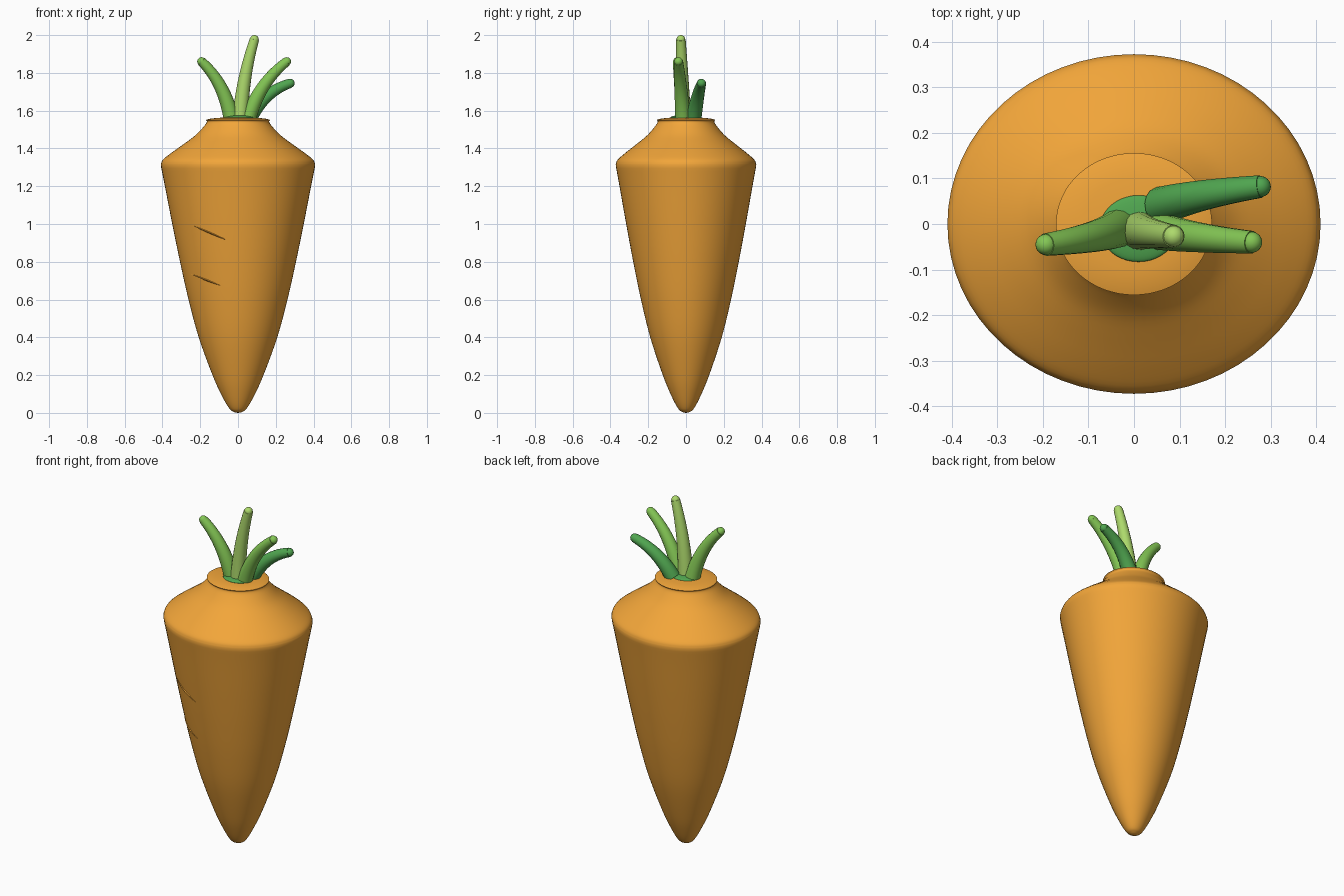
import bpy, bmesh, math
from mathutils import Vector

if "Cube" in bpy.data.objects:
    bpy.data.objects.remove(bpy.data.objects["Cube"])

FLAT = 0.91   # root is slightly narrower front to back
SIDES = 64


def material(name, rgb):
    m = bpy.data.materials.new(name)
    m.diffuse_color = (*rgb, 1)
    m.use_nodes = True
    m.node_tree.nodes["Principled BSDF"].inputs["Base Color"].default_value = m.diffuse_color
    return m


def select(ob):
    bpy.ops.object.select_all(action='DESELECT')
    ob.select_set(True)
    bpy.context.view_layer.objects.active = ob


def finish(ob, mat, angle=40):
    ob.data.materials.clear()
    ob.data.materials.append(mat)
    select(ob)
    bpy.ops.object.shade_smooth_by_angle(angle=math.radians(angle))
    return ob


def mesh_object(name, bm, mat, angle=40):
    bmesh.ops.recalc_face_normals(bm, faces=bm.faces)
    me = bpy.data.meshes.new(name)
    bm.to_mesh(me)
    bm.free()
    ob = bpy.data.objects.new(name, me)
    bpy.context.collection.objects.link(ob)
    return finish(ob, mat, angle)


def smooth_profile(pts, n=5):
    # Catmull-Rom through the (radius, height) points
    p = [Vector(q) for q in pts]
    p = [2 * p[0] - p[1]] + p + [2 * p[-1] - p[-2]]
    out = []
    for a, b, c, d in zip(p, p[1:], p[2:], p[3:]):
        for i in range(n):
            t = i / n
            out.append(0.5 * (2 * b + (c - a) * t + (2 * a - 5 * b + 4 * c - d) * t**2
                              + (3 * b - a - 3 * c + d) * t**3))
    return out + [p[-2]]


orange = material("root_orange", (0.89, 0.38, 0.042))
dark_green = material("dark_green", (0.08, 0.38, 0.08))
mid_green = material("mid_green", (0.23, 0.57, 0.09))
light_green = material("light_green", (0.42, 0.70, 0.15))

# Root: lower cone, rounded shoulder, small flared collar, low crown
side = smooth_profile([(0.018, 0.003), (0.045, 0.022), (0.085, 0.09), (0.135, 0.2), (0.208, 0.4),
                       (0.262, 0.6), (0.307, 0.8), (0.348, 1.0), (0.387, 1.2), (0.406, 1.295)])
shoulder = smooth_profile([(0.409, 1.315), (0.398, 1.34), (0.355, 1.375), (0.285, 1.425),
                           (0.225, 1.47), (0.182, 1.515), (0.165, 1.54), (0.171, 1.551)], 4)
crown = [Vector(q) for q in ((0.15, 1.557), (0.11, 1.562), (0.05, 1.564))]
profile = side + shoulder + crown
bm = bmesh.new()
rings = []
for r, z in profile:
    rings.append([bm.verts.new((r * math.cos(2 * math.pi * k / SIDES),
                                FLAT * r * math.sin(2 * math.pi * k / SIDES), z))
                  for k in range(SIDES)])
for lo, hi in zip(rings, rings[1:]):
    for k in range(SIDES):
        j = (k + 1) % SIDES
        bm.faces.new((lo[k], lo[j], hi[j], hi[k]))
for ring, z in ((rings[0], 0), (rings[-1], 1.565)):
    c = bm.verts.new((0, 0, z))
    for k in range(SIDES):
        bm.faces.new((c, ring[k], ring[(k + 1) % SIDES]))
mesh_object("root", bm, orange)


def front_y(x, z):
    for a, b in zip(side, side[1:]):
        if a.y <= z <= b.y:
            r = a.x + (b.x - a.x) * (z - a.y) / (b.y - a.y)
            return -FLAT * math.sqrt(max(r * r - x * x, 0))
    return 0


# Creases: thin slivers lying on the front of the root
def crease(name, x0, z0, x1, z1, n=14):
    bm = bmesh.new()
    rows = []
    for i in range(n + 1):
        t = i / n
        bulge = math.sin(math.pi * t)
        x, z = x0 + (x1 - x0) * t, z0 + (z1 - z0) * t
        row = []
        for dz, lift in ((-0.007, -0.004), (0, 0.006), (0.007, -0.004)):
            zz = z + dz * (bulge + 0.05)
            row.append(bm.verts.new((x, front_y(x, zz) - lift * bulge, zz)))
        rows.append(row)
    for a, b in zip(rows, rows[1:]):
        for k in range(3):
            bm.faces.new((a[k], b[k], b[(k + 1) % 3], a[(k + 1) % 3]))
    bm.faces.new(rows[0])
    bm.faces.new(rows[-1])
    mesh_object(name, bm, orange, 60)


crease("upper_crease", -0.235, 0.99, -0.06, 0.915)
crease("lower_crease", -0.255, 0.737, -0.095, 0.675)

# Green base pad under the stems
bpy.ops.mesh.primitive_uv_sphere_add(segments=40, ring_count=16, radius=1, location=(0.01, -0.01, 1.563))
pad = bpy.context.object
pad.name = "stem_base"
pad.scale = (0.085, 0.073, 0.014)
finish(pad, dark_green)


# Stems: bent tapered tubes with a rounded tip
def stem(name, base, bend, tip, mat, r0=0.042, r1=0.025, n=14):
    a, b, c = Vector(base), Vector(bend), Vector(tip)
    cu = bpy.data.curves.new(name, 'CURVE')
    cu.dimensions = '3D'
    cu.bevel_depth = 1
    cu.bevel_resolution = 6
    cu.use_fill_caps = True
    sp = cu.splines.new('POLY')
    sp.points.add(n)
    for i, p in enumerate(sp.points):
        t = i / n
        p.co = (*(a * (1 - t)**2 + b * 2 * t * (1 - t) + c * t * t), 1)
        p.radius = r0 + (r1 - r0) * t
    ob = bpy.data.objects.new(name, cu)
    bpy.context.collection.objects.link(ob)
    select(ob)
    bpy.ops.object.convert(target='MESH')
    finish(bpy.context.object, mat)
    bpy.ops.mesh.primitive_uv_sphere_add(segments=24, ring_count=12, radius=r1 * 0.92, location=c)
    ball = bpy.context.object
    ball.name = name + "_tip"
    finish(ball, mat)


stem("centre_stem", (0.012, -0.015, 1.56), (0.025, -0.02, 1.78), (0.087, -0.027, 1.977), light_green)
stem("left_stem", (-0.035, -0.01, 1.56), (-0.075, -0.03, 1.75), (-0.193, -0.045, 1.86), mid_green)
stem("right_stem", (0.055, -0.015, 1.56), (0.115, -0.03, 1.75), (0.258, -0.04, 1.86), mid_green)
stem("back_stem", (0.06, 0.04, 1.56), (0.135, 0.065, 1.7), (0.277, 0.082, 1.745), dark_green)
